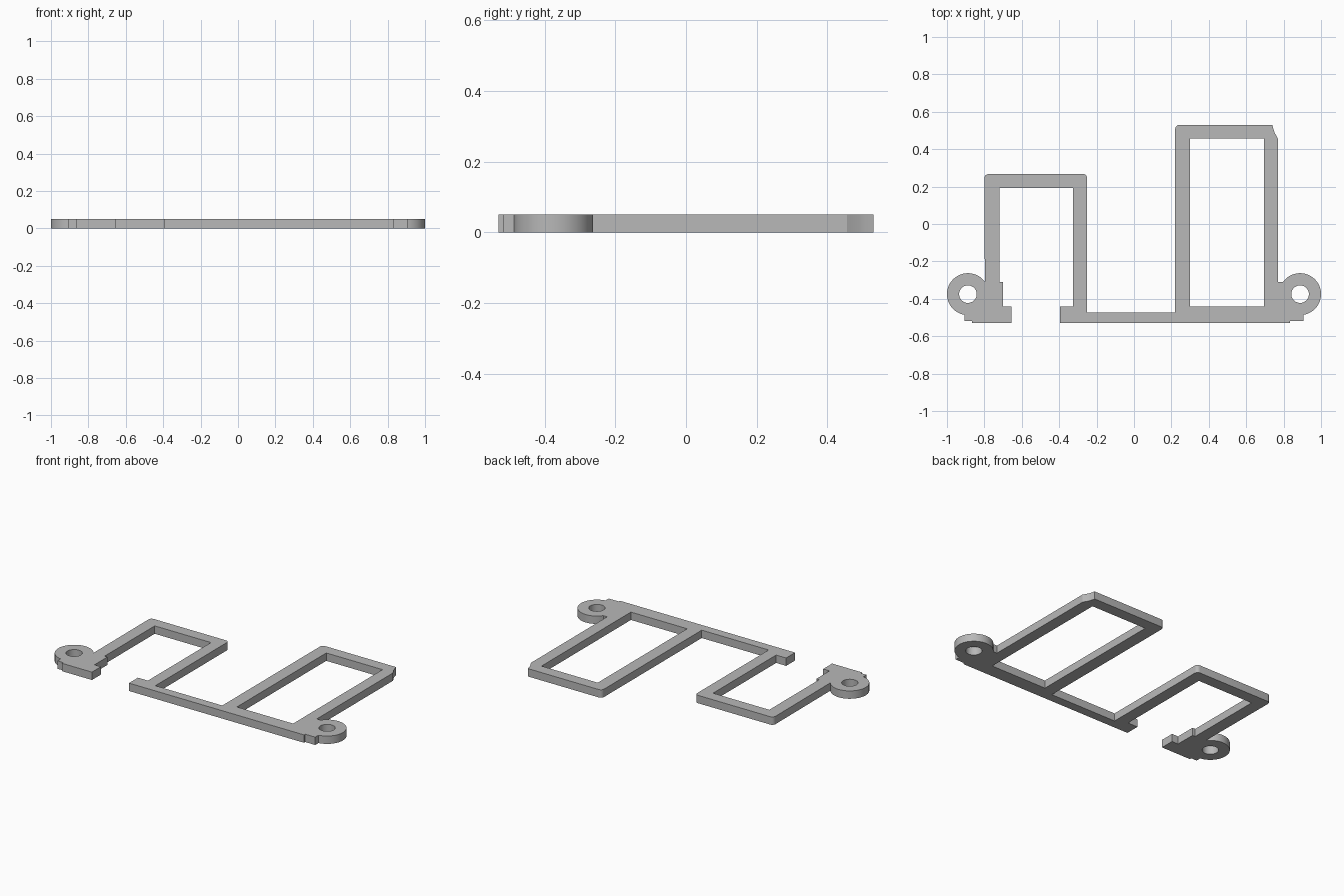
import bpy, bmesh
from math import sin, cos, radians

cube = bpy.data.objects.get("Cube")
if cube:
    bpy.data.objects.remove(cube, do_unlink=True)

THICK = 0.05
FRONT, STEP, SILL = -0.53, -0.518, -0.44
EAR_X, EAR_Y, EAR_R, HOLE_R = 0.888, -0.375, 0.112, 0.047
EAR_TOP = -0.31


def arc(cx, cy, r, start, end, steps):
    """Points along a circular arc, angles in degrees."""
    angles = [radians(start + (end - start) * i / steps) for i in range(steps + 1)]
    return [(cx + r * cos(a), cy + r * sin(a)) for a in angles]


def rounded(x, y, start, r=0.022):
    """Rounded outer corner around its inner centre point."""
    return arc(x, y, r, start, start + 90, 5)


def add_loop(curve, points):
    spline = curve.splines.new('POLY')
    spline.points.add(len(points) - 1)
    for p, (x, y) in zip(spline.points, points):
        p.co = (x, y, 0, 1)
    spline.use_cyclic_u = True


# Left foot and the inside of the open loop
outline = [(-0.865, FRONT), (-0.655, FRONT), (-0.655, SILL), (-0.70, SILL),
           (-0.70, EAR_TOP), (-0.72, EAR_TOP), (-0.72, 0.193),
           (-0.325, 0.193), (-0.325, SILL), (-0.395, SILL), (-0.395, FRONT)]
# Front rail with its stepped end, then the right mounting ear
outline += [(0.835, FRONT), (0.835, STEP), (0.905, STEP), (0.905, -0.486)]
outline += arc(EAR_X, EAR_Y, EAR_R, -80, 144, 40)
# Tall frame with one nicked corner and one rounded corner
outline += [(0.77, EAR_TOP), (0.77, 0.455), (0.752, 0.488), (0.745, 0.508), (0.74, 0.53)]
outline += rounded(0.242, 0.508, 90)
# Back edge of the rail and the outside of the open loop
outline += [(0.22, -0.472), (-0.25, -0.472)]
outline += rounded(-0.272, 0.245, 0) + rounded(-0.778, 0.245, 90)
# Left mounting ear and its stepped tab
outline += arc(-EAR_X, EAR_Y, EAR_R, 36, 260, 40)
outline += [(-0.905, -0.486), (-0.905, STEP), (-0.865, STEP)]

# Filled profile with the frame window and screw holes
curve = bpy.data.curves.new("bracket_profile", 'CURVE')
curve.dimensions = '2D'
curve.fill_mode = 'BOTH'
curve.extrude = THICK / 2
add_loop(curve, outline)
add_loop(curve, [(0.30, SILL), (0.695, SILL), (0.695, 0.457), (0.30, 0.457)])
for side in (-1, 1):
    add_loop(curve, arc(side * EAR_X, EAR_Y, HOLE_R, 0, 350, 35))
profile = bpy.data.objects.new("bracket_profile", curve)
bpy.context.collection.objects.link(profile)
bpy.context.view_layer.update()

# Solid plate from the profile
depsgraph = bpy.context.evaluated_depsgraph_get()
mesh = bpy.data.meshes.new_from_object(profile.evaluated_get(depsgraph))
bpy.data.objects.remove(profile, do_unlink=True)
bm = bmesh.new()
bm.from_mesh(mesh)
bmesh.ops.remove_doubles(bm, verts=bm.verts, dist=0.0005)
bmesh.ops.recalc_face_normals(bm, faces=bm.faces)
bmesh.ops.translate(bm, verts=bm.verts, vec=(0, 0, THICK / 2))
bm.to_mesh(mesh)
bm.free()
mesh.name = "bracket_plate"
plate = bpy.data.objects.new("bracket_plate", mesh)
bpy.context.collection.objects.link(plate)

# Plain grey finish
grey = bpy.data.materials.new("plain grey")
grey.use_nodes = True
color = (0.48, 0.48, 0.48, 1)
grey.diffuse_color = color
grey.node_tree.nodes["Principled BSDF"].inputs["Base Color"].default_value = color
mesh.materials.clear()
mesh.materials.append(grey)

bpy.ops.object.select_all(action='DESELECT')
plate.select_set(True)
bpy.context.view_layer.objects.active = plate
bpy.ops.object.shade_smooth_by_angle(angle=radians(25))
